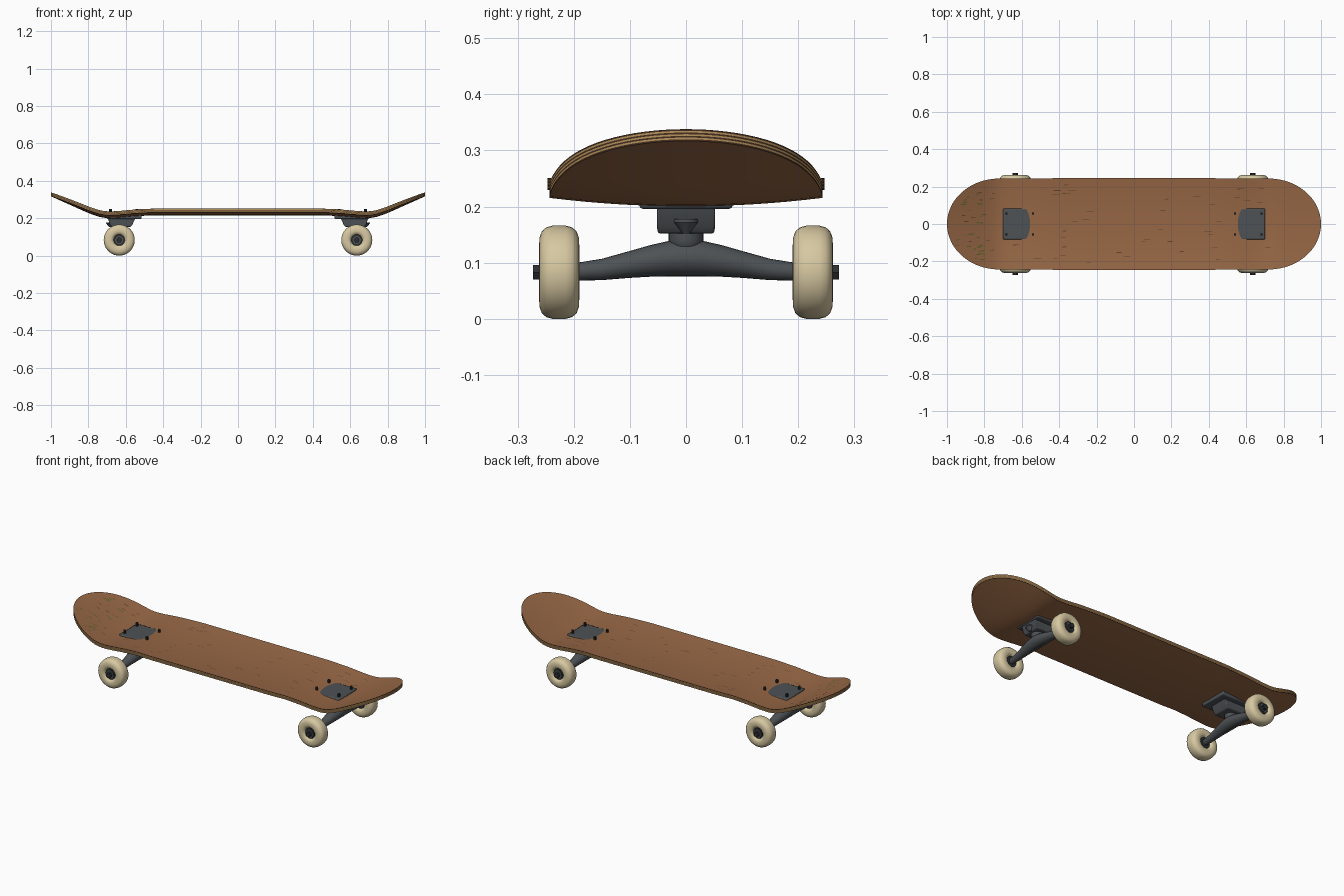
import bpy, bmesh, math, random

cube = bpy.data.objects.get("Cube")
if cube:
    bpy.data.objects.remove(cube, do_unlink=True)

random.seed(4)


def material(name, r, g, b):
    m = bpy.data.materials.new(name)
    m.use_nodes = True
    m.diffuse_color = (r, g, b, 1)
    m.node_tree.nodes["Principled BSDF"].inputs["Base Color"].default_value = (r, g, b, 1)
    return m


WOOD = material("brown wood", 0.31, 0.137, 0.06)
TAN = material("light ply", 0.48, 0.29, 0.11)
DARK = material("dark ply", 0.06, 0.03, 0.014)
METAL = material("grey metal", 0.075, 0.084, 0.09)
STEEL = material("dark steel", 0.025, 0.028, 0.03)
CREAM = material("cream wheel", 0.68, 0.58, 0.36)
GREEN = material("green fleck", 0.09, 0.13, 0.02)
SCRATCH = material("dark scratch", 0.12, 0.055, 0.025)


def finish(name, bm, mats, recalc=True, bevel=0):
    if recalc:
        bmesh.ops.remove_doubles(bm, verts=bm.verts, dist=1e-5)
        bmesh.ops.recalc_face_normals(bm, faces=bm.faces)
    me = bpy.data.meshes.new(name)
    bm.to_mesh(me)
    bm.free()
    for m in mats:
        me.materials.append(m)
    ob = bpy.data.objects.new(name, me)
    bpy.context.collection.objects.link(ob)
    if bevel:
        mod = ob.modifiers.new("bevel", "BEVEL")
        mod.width = bevel
        mod.segments = 2
    bpy.ops.object.select_all(action="DESELECT")
    ob.select_set(True)
    bpy.context.view_layer.objects.active = ob
    bpy.ops.object.shade_smooth_by_angle(angle=math.radians(35))
    return ob


def loft(rings, caps=True):
    """Bridge closed rings of points; returns the bmesh and the face rows."""
    bm = bmesh.new()
    rows = [[bm.verts.new(p) for p in ring] for ring in rings]
    n = len(rows[0])
    faces = [[bm.faces.new((a[i], a[(i + 1) % n], b[(i + 1) % n], b[i])) for i in range(n)]
             for a, b in zip(rows, rows[1:])]
    if caps:
        bm.faces.new(rows[0])
        bm.faces.new(rows[-1])
    return bm, faces


def circle(n, offset=0.0):
    return [(math.cos(math.tau * i / n + offset), math.sin(math.tau * i / n + offset)) for i in range(n)]


def lathe_y(name, x, z, profile, mat, n=32, caps=True):
    bm, _ = loft([[(x + r * c, y, z + r * s) for c, s in circle(n)] for r, y in profile], caps)
    return finish(name, bm, [mat])


def lathe_z(name, x, y, profile, mat, n=24):
    bm, _ = loft([[(x + r * c, y + r * s, z) for c, s in circle(n)] for r, z in profile])
    return finish(name, bm, [mat])


def block(name, levels, mat, bevel):
    """Tapered block from levels of (z, x0, x1, half depth)."""
    bm, _ = loft([[(x0, -h, z), (x1, -h, z), (x1, h, z), (x0, h, z)] for z, x0, x1, h in levels])
    return finish(name, bm, [mat], bevel=bevel)


# Deck shape: height along the length, half width, concave rise to the sides
SPINE = [(0, .236), (.47, .236), (.56, .231), (.65, .222), (.72, .221), (.79, .244), (1, .338), (1.1, .383)]
BEND, TIP, THICK = 0.72, 0.28, 0.021


def spine(x):
    for (a, za), (b, zb) in zip(SPINE, SPINE[1:]):
        if x <= b:
            return za + (zb - za) * (x - a) / (b - a)
    return SPINE[-1][1]


def deck_top(x, v):
    x = abs(x)
    base = sum(spine(abs(x + d * 0.01)) for d in range(-3, 4)) / 7
    end = max(0, (x - BEND) / TIP)
    return base + 0.015 * v * v * (1 - end * end)


def half_width(x):
    x = abs(x)
    if x > BEND:
        return 0.243 * math.sqrt(max(0, 1 - ((x - BEND) / TIP) ** 2))
    return 0.243 + 0.004 * min(1, max(0, (0.46 - x) / 0.06))


# Deck with its plies on the rim
PLIES, ACROSS = 7, 16
half = [BEND * i / 26 for i in range(26)]
half += [BEND + TIP * math.sin(math.pi / 2 * i / 20) for i in range(21)]
stations = [-x for x in reversed(half[1:])] + half
vs = [-1 + 2 * i / ACROSS for i in range(ACROSS + 1)]
around = [(v, 0) for v in vs] + [(1, k / PLIES) for k in range(1, PLIES)]
around += [(v, 1) for v in reversed(vs)] + [(-1, k / PLIES) for k in range(PLIES - 1, 0, -1)]
rings = [[(x, v * half_width(x), deck_top(x, v) - THICK * d) for v, d in around] for x in stations]
bm, rows = loft(rings, caps=False)
for row in rows:
    for k in range(PLIES):
        ply = 1 + (k + 1) % 2
        row[ACROSS + k].material_index = ply
        row[2 * ACROSS + 2 * PLIES - 1 - k].material_index = ply
finish("deck", bm, [WOOD, TAN, DARK])


# Worn flecks lying on the deck
def flecks(name, count, x0, x1, long, wide, mat):
    bm = bmesh.new()
    made = 0
    while made < count:
        x, v = random.uniform(x0, x1), random.uniform(-0.85, 0.85)
        if 0.5 < abs(x) < 0.72 and abs(v) < 0.45:
            continue
        made += 1
        y = v * half_width(x)
        l, w = long * random.uniform(0.5, 1), wide * random.uniform(0.6, 1)
        corners = [(x - l, y - w), (x + l, y - w * 0.6), (x + l * 0.9, y + w), (x - l * 0.8, y + w * 0.7)]
        bm.faces.new([bm.verts.new((a, b, deck_top(a, b / half_width(a)) + 0.0015)) for a, b in corners])
    finish(name, bm, [mat], recalc=False)


flecks("deck_scratches", 38, -0.72, 0.72, 0.022, 0.0025, SCRATCH)
flecks("green_flecks", 30, -0.95, -0.8, 0.013, 0.0035, GREEN)
flecks("tail_scratches", 10, -0.93, -0.75, 0.014, 0.003, SCRATCH)

# Trucks and wheels, mirrored to both ends
AXLE_X, AXLE_Z = 0.635, 0.083
HANGER = [(0, .141, .076, .036), (.03, .139, .076, .035), (.065, .131, .075, .031), (.1, .121, .073, .026),
          (.15, .107, .069, .02), (.2, .099, .068, .016)]
WHEEL = [(.028, .248), (.036, .258), (.045, .262), (.062, .261), (.073, .257), (.08, .249), (.083, .238)]

for end, s in (("left", 1), ("right", -1)):
    x = s * AXLE_X
    block(end + "_base_plate", [(z, s * .515, s * .7, .083) for z in (.196, .231)], METAL, 0.006)
    block(end + "_housing", [(.152, s * .575, s * .675, .05), (.165, s * .565, s * .685, .052),
                             (.198, s * .55, s * .695, .052)], METAL, 0.004)
    lathe_z(end + "_bushing", x, 0, [(.02, .118), (.028, .128), (.031, .14), (.031, .157)], METAL)
    lathe_z(end + "_kingpin", s * .683, 0, [(.006, .152), (.012, .16), (.022, .172), (.022, .178)], METAL, 16)

    # Tapered hanger
    sections = [(-y, t, b, w) for y, t, b, w in reversed(HANGER[1:])] + HANGER
    bm, _ = loft([[(x + w * c, y, (t + b) / 2 + (t - b) / 2 * q) for c, q in circle(20)]
                  for y, t, b, w in sections])
    finish(end + "_hanger", bm, [METAL])
    lathe_y(end + "_axle", x, AXLE_Z, [(.008, -.273), (.008, .273)], STEEL, 12)

    # Mounting bolts
    for bx in (.54, .682):
        for by in (-.056, .056):
            lathe_z(end + "_bolt", s * bx, by, [(.007, .225), (.007, .249)], STEEL, 8)

    # Wheels with bearings and nuts
    for side, d in (("back", 1), ("front", -1)):
        tag = end + "_" + side
        prof = WHEEL + [(r, .452 - y) for r, y in reversed(WHEEL)]
        prof.append(prof[0])
        lathe_y(tag + "_wheel", x, AXLE_Z, [(r, d * y) for r, y in prof], CREAM, 36, caps=False)
        lathe_y(tag + "_bearing", x, AXLE_Z, [(.03, d * .2), (.03, d * .253)], STEEL, 24)
        lathe_y(tag + "_bearing_ring", x, AXLE_Z, [(.022, d * .25), (.022, d * .257)], METAL, 20)
        lathe_y(tag + "_nut", x, AXLE_Z, [(.015, d * .254), (.015, d * .273)], STEEL, 6)
